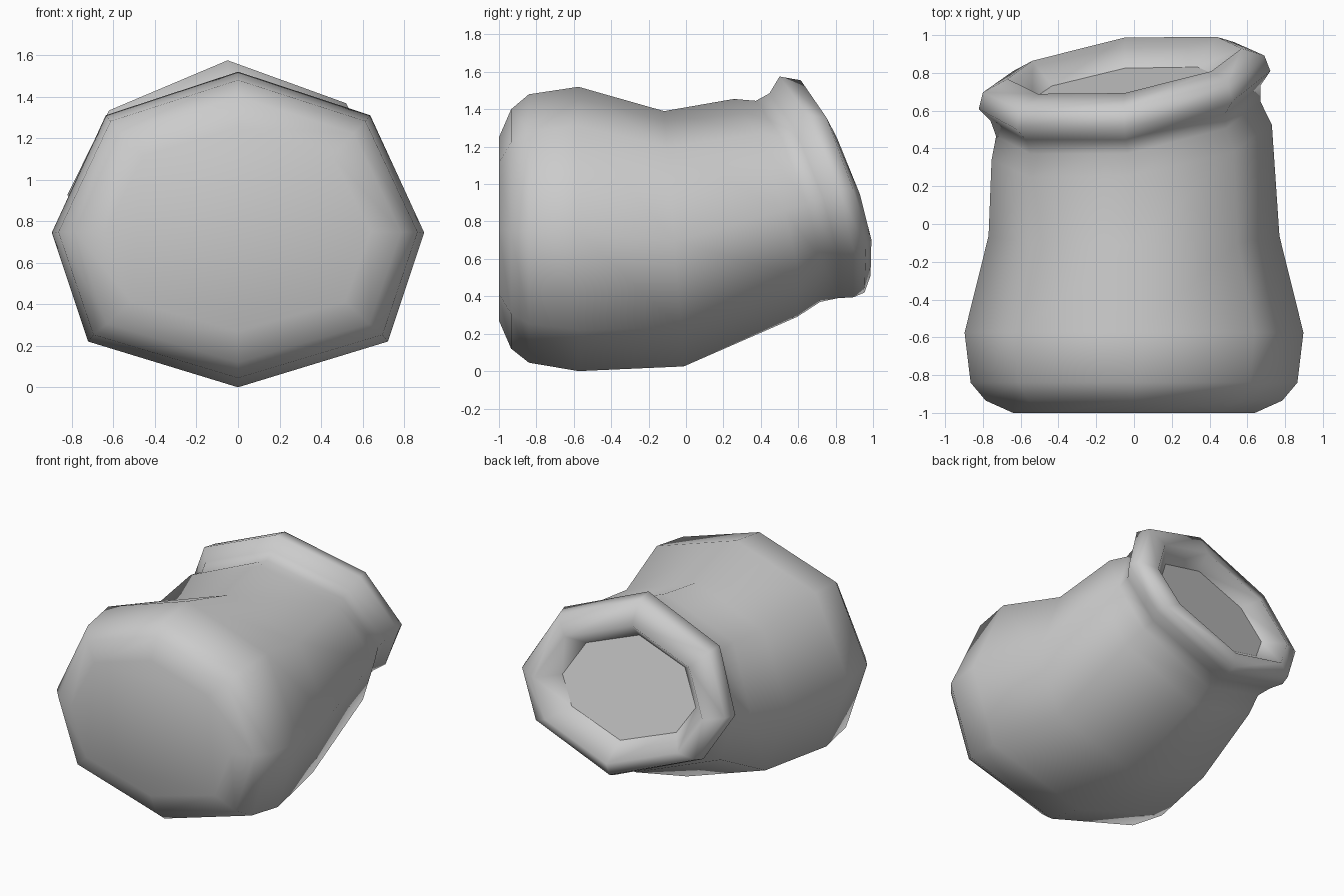
import bpy, bmesh

cube = bpy.data.objects.get("Cube")
if cube:
    bpy.data.objects.remove(cube, do_unlink=True)

# One grey for the whole sack
mat = bpy.data.materials.new("sack grey")
mat.use_nodes = True
colour = (0.6, 0.6, 0.6, 1)
mat.diffuse_color = colour
mat.node_tree.nodes["Principled BSDF"].inputs["Base Color"].default_value = colour

# Half cross-sections, top to bottom: (side fraction, height fraction)
BODY = [(0, 1), (.71, .862), (1, .49), (.805, .145), (0, 0)]
MOUTH = [(0, 1), (.74, .81), (1, .47), (.785, .2), (0, 0)]


def section(cx, half, top, bottom, turn, lean, y0, blend):
    """Eight points on a plane y = y0 + turn * x + lean * z."""
    side = [(a[0] + (b[0] - a[0]) * blend, a[1] + (b[1] - a[1]) * blend)
            for a, b in zip(BODY, MOUTH)]
    loop = side + [(-u, v) for u, v in side[3:0:-1]]
    points = []
    for u, v in loop:
        x = cx + u * half
        z = bottom + v * (top - bottom) + .03 * blend * u * half
        points.append((x, y0 + turn * x + lean * z, z))
    return points


# centre x, half width, top, bottom, turn, lean, y, mouth blend
RINGS = [
    (0, .64, 1.25, .27, 0, 0, -1, 0),              # flat base
    (0, .785, 1.40, .12, 0, 0, -.935, 0),
    (0, .865, 1.48, .045, 0, 0, -.84, 0),
    (0, .897, 1.52, 0, 0, 0, -.575, 0),            # widest belly
    (0, .77, 1.39, .025, 0, -.077, -.01, .1),      # waist
    (-.012, .742, 1.455, .29, .13, -.29, .68, .6),
    (-.03, .70, 1.445, .37, .14, -.32, .84, 1),    # neck
    (-.045, .715, 1.485, .39, .14, -.335, .95, 1),
    (-.05, .772, 1.575, .395, .14, -.335, 1.035, 1),  # rolled rim
    (-.055, .745, 1.555, .42, .14, -.30, 1.088, 1),
    (-.05, .62, 1.40, .51, .14, -.33, 1.162, 1),   # rim crest
    (-.05, .49, 1.30, .62, .14, -.32, 1.03, 1),    # contents level
]

bm = bmesh.new()
loops = [[bm.verts.new(p) for p in section(*ring)] for ring in RINGS]
for a, b in zip(loops, loops[1:]):
    for i in range(8):
        j = (i + 1) % 8
        bm.faces.new((a[i], a[j], b[j], b[i]))
bm.faces.new(loops[0])
contents = bm.faces.new(loops[-1])
bmesh.ops.recalc_face_normals(bm, faces=bm.faces)

# Soft cloth shading, with a crisp edge around the flat contents
for face in bm.faces:
    face.smooth = True
for edge in contents.edges:
    edge.smooth = False

mesh = bpy.data.meshes.new("sack")
bm.to_mesh(mesh)
bm.free()
mesh.materials.append(mat)
sack = bpy.data.objects.new("sack", mesh)
bpy.context.collection.objects.link(sack)
